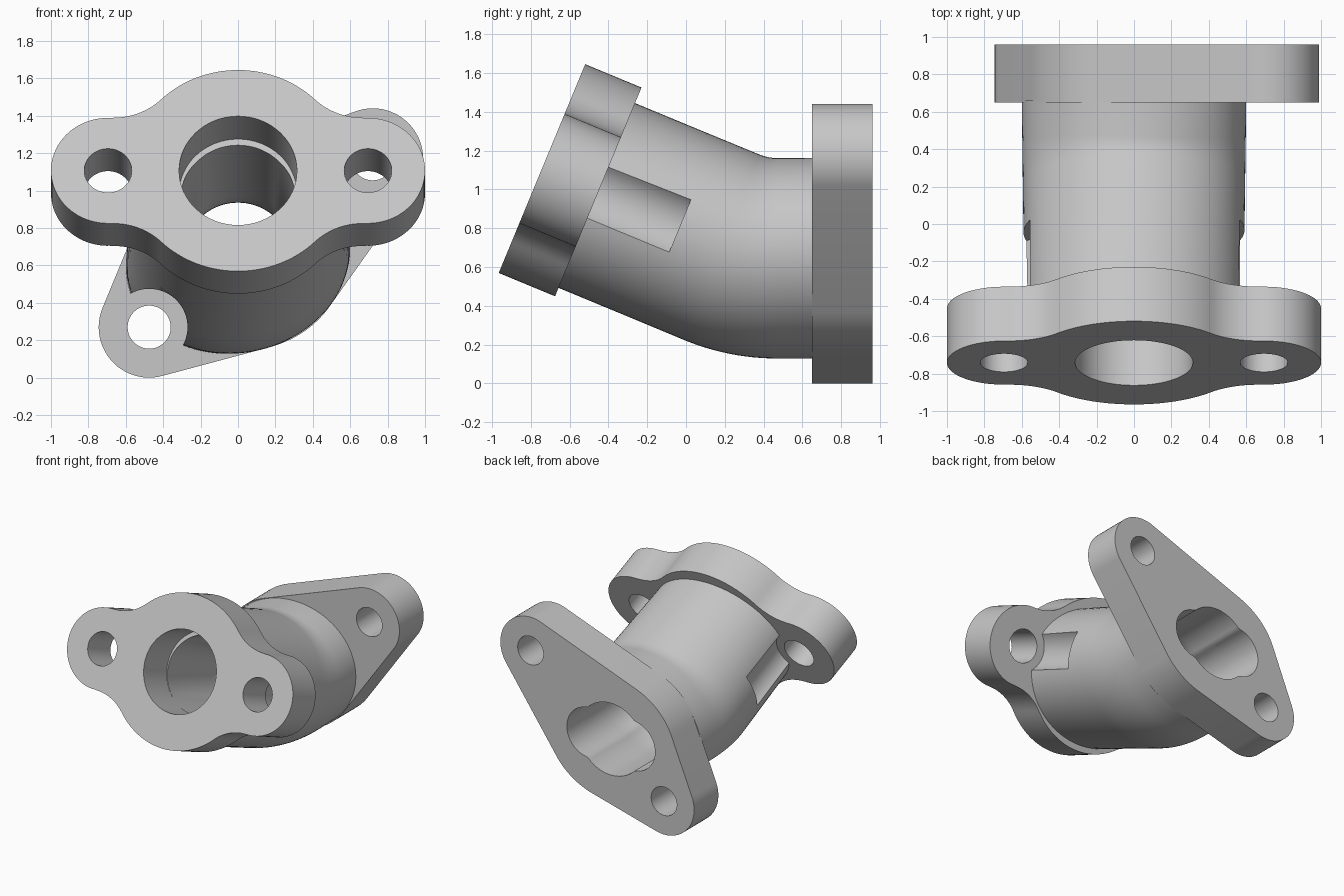
import bpy, bmesh
from math import radians, sin, cos, tan, pi
from mathutils import Matrix, Vector
from mathutils.geometry import convex_hull_2d

old = bpy.data.objects.get("Cube")
if old:
    bpy.data.objects.remove(old, do_unlink=True)

grey = bpy.data.materials.new("cast_grey")
grey.use_nodes = True
grey.diffuse_color = (0.57, 0.57, 0.57, 1)
grey.node_tree.nodes["Principled BSDF"].inputs["Base Color"].default_value = (0.57, 0.57, 0.57, 1)

TILT = radians(22.5)
FRONT = Vector((0, -0.742, 1.107))
# Both frames have local z pointing out of the front
front_frame = Matrix.Translation(FRONT) @ Matrix.Rotation(pi / 2 - TILT, 4, 'X')
rear_frame = Matrix.Translation((0, 0.96, 0)) @ Matrix.Rotation(pi / 2, 4, 'X')
PORT_Z = 0.645
REAR_Y = 0.65
LOBES = [(-0.475, 0.27), (0.72, 1.17)]


def arc(cx, cy, r, a0=0, a1=360, n=64, ry=None):
    closed = a1 - a0 == 360
    steps = n if closed else n + 1
    angles = [radians(a0 + (a1 - a0) * i / n) for i in range(steps)]
    return [(cx + r * cos(a), cy + (ry or r) * sin(a)) for a in angles]


def loft(name, rings):
    bm = bmesh.new()
    loops = [[bm.verts.new(p) for p in ring] for ring in rings]
    n = len(loops[0])
    for a, b in zip(loops, loops[1:]):
        for i in range(n):
            j = (i + 1) % n
            bm.faces.new((a[i], a[j], b[j], b[i]))
    bm.faces.new(loops[0][::-1])
    bm.faces.new(loops[-1])
    bmesh.ops.recalc_face_normals(bm, faces=bm.faces)
    mesh = bpy.data.meshes.new(name)
    bm.to_mesh(mesh)
    bm.free()
    mesh.materials.append(grey)
    obj = bpy.data.objects.new(name, mesh)
    bpy.context.collection.objects.link(obj)
    return obj


def prism(name, outline, frame, z0, z1):
    return loft(name, [[frame @ Vector((x, y, z)) for x, y in outline] for z in (z0, z1)])


def elbow_path(t, end_y):
    """Centre points and pitch: tilted run, bend, level run."""
    axis = Vector((0, cos(TILT), -sin(TILT)))
    start = FRONT + axis * t - Vector((0, sin(TILT), cos(TILT))) * 0.02
    corner = start + axis * ((start.z - PORT_Z) / sin(TILT))
    bend = 0.75
    first = corner - axis * bend * tan(TILT / 2)
    path = [(start.lerp(first, i / 4), TILT) for i in range(4)]
    for i in range(13):
        a = TILT * (1 - i / 12)
        offset = Vector((0, sin(TILT) - sin(a), cos(TILT) - cos(a))) * bend
        path.append((first + offset, a))
    return path + [(Vector((0, end_y, PORT_Z)), 0)]


def sweep(name, path, section):
    """Section is a function of progress: 0 at the front, 1 at the rear flange."""
    y0 = path[0][0].y
    rings = []
    for p, a in path:
        s = min(1, (p.y - y0) / (REAR_Y - y0))
        rings.append([p + Vector((x, w * sin(a), w * cos(a))) for x, w in section(s)])
    return loft(name, rings)


def body_section(s):
    # Oval that widens and skews toward the rear plate
    return [(x, w + 0.08 * s * x) for x, w in arc(0, 0, 0.585 + 0.015 * s, n=96, ry=0.515)]


def passage_section(s):
    # Round at the front, growing two side ears at the rear
    points = []
    for i in range(96):
        a = 2 * pi * i / 96
        r = 0.3 * (1 - s) + max(0.29, 0.4 * abs(cos(a))) * s
        points.append((r * cos(a), r * sin(a)))
    return points


def cut_and_smooth(obj, cutters):
    bpy.ops.object.select_all(action='DESELECT')
    bpy.context.view_layer.objects.active = obj
    obj.select_set(True)
    for c in cutters:
        mod = obj.modifiers.new("cut", 'BOOLEAN')
        mod.operation, mod.solver, mod.object = 'DIFFERENCE', 'EXACT', c
        bpy.ops.object.modifier_apply(modifier=mod.name)
    bpy.ops.object.shade_smooth_by_angle(angle=radians(30))


# Front flange: round centre, two ears, concave blends
R, EAR, EAR_X, BLEND = 0.582, 0.305, 0.695, 0.36
c = (R + BLEND) * cos(pi / 4)
quarter = (arc(EAR_X, 0, EAR, 0, 92, 24)
           + arc(c, c, BLEND, -88, -135, 16)[1:]
           + arc(0, 0, R, 45, 90, 16)[1:])
half = quarter + [(-x, y) for x, y in quarter[-2::-1]]
outline = half + [(x, -y) for x, y in half[-2:0:-1]]
front_flange = prism("front_flange", outline, front_frame, -0.314, 0)

# Rear flange: skewed two-bolt plate wrapped around the tube
points = [(x, w + PORT_Z) for x, w in arc(0, 0, 0.575, n=96, ry=0.505)]
for x, z in LOBES:
    points += arc(x, z, 0.27)
plate = [points[i] for i in convex_hull_2d(points)]
rear_flange = prism("rear_flange", plate, rear_frame, 0, 0.31)

# Elbow tube and the passage through it
elbow_tube = sweep("elbow_tube", elbow_path(0.3, REAR_Y + 0.01), body_section)
passage = sweep("passage_cutter", elbow_path(0.26, 1.2), passage_section)
front_bore = prism("front_bore_cutter", arc(0, 0, 0.315), front_frame, -0.32, 0.2)

# Bolt holes and the clearance grooves they need along the tube
front_holes = [prism("front_hole_cutter", arc(s * EAR_X, 0, 0.127), front_frame, -0.5, 0.2)
               for s in (-1, 1)]
rear_holes = [prism("rear_hole_cutter", arc(x, z, 0.115), rear_frame, -0.2, 0.5)
              for x, z in LOBES]
grooves = [prism("groove_cutter", arc(s * EAR_X, 0, 0.195), front_frame, -0.77, -0.2)
           for s in (-1, 1)]
grooves.append(prism("groove_cutter", arc(*LOBES[0], 0.205), rear_frame, 0.25, 1.5))

cut_and_smooth(front_flange, [front_bore] + front_holes)
cut_and_smooth(rear_flange, [passage] + rear_holes)
cut_and_smooth(elbow_tube, [passage, front_bore] + grooves)

for cutter in [passage, front_bore] + front_holes + rear_holes + grooves:
    bpy.data.objects.remove(cutter, do_unlink=True)
